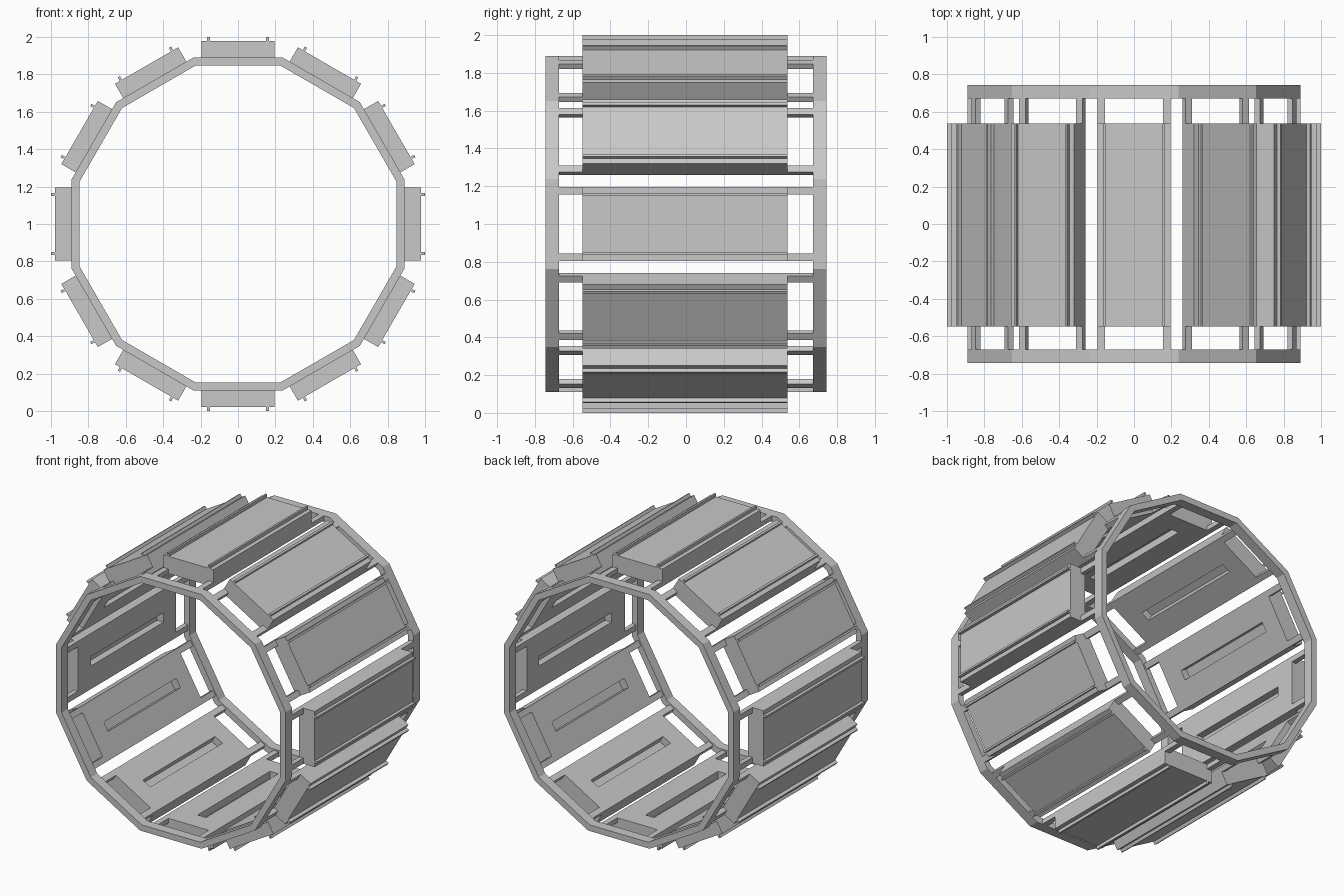
import bpy, bmesh, math
from mathutils import Matrix, Vector

if "Cube" in bpy.data.objects:
    bpy.data.objects.remove(bpy.data.objects["Cube"], do_unlink=True)

SIDES = 12
STEP = math.tau / SIDES
CENTRE = Matrix.Translation((0, 0, 1))
R_IN, R_RING, R_OUT, R_LIP = 0.857, 0.89, 0.978, 1.0   # radial distances
HALF_W = 0.195                                         # half width of a panel
Y0, Y1 = -0.548, 0.537                                 # panel ends
RING_IN, RING_OUT = 0.672, 0.743                       # ring ends

grey = bpy.data.materials.new("light_grey")
grey.use_nodes = True
colour = (0.58, 0.58, 0.58, 1)
grey.diffuse_color = colour
grey.node_tree.nodes["Principled BSDF"].inputs["Base Color"].default_value = colour


def box(bm, lo, hi):
    lo, hi = Vector(lo), Vector(hi)
    size = Matrix.Diagonal((*(hi - lo), 1))
    return bmesh.ops.create_cube(bm, size=1, matrix=Matrix.Translation((lo + hi) / 2) @ size)


def finish(bm, name):
    bmesh.ops.recalc_face_normals(bm, faces=bm.faces)
    mesh = bpy.data.meshes.new(name)
    bm.to_mesh(mesh)
    bm.free()
    mesh.materials.append(grey)
    return mesh


def place(mesh, name, matrix):
    obj = bpy.data.objects.new(name, mesh)
    obj.matrix_world = matrix
    bpy.context.collection.objects.link(obj)


# Panel: a block with a long slot sunk into its inner face
bm = bmesh.new()
box(bm, (-HALF_W, Y0, R_IN), (HALF_W, Y1, R_OUT))
bm.normal_update()
inner = min(bm.faces, key=lambda f: f.calc_center_median().z)
bmesh.ops.inset_individual(bm, faces=[inner], thickness=0.05)
for v in inner.verts:
    v.co.x = math.copysign(0.033, v.co.x)
    v.co.y = math.copysign(0.4, v.co.y)
sunk = bmesh.ops.extrude_discrete_faces(bm, faces=[inner])["faces"][0]
bmesh.ops.translate(bm, verts=sunk.verts, vec=(0, 0, 0.05))
panel = finish(bm, "panel")

# Two thin lips along the outer face of a panel
bm = bmesh.new()
for x in (-0.158, 0.158):
    box(bm, (x - 0.007, Y0, R_OUT), (x + 0.007, Y1, R_LIP))
lips = finish(bm, "panel_lips")

# Four short bars joining a panel to the rings
bm = bmesh.new()
for x in (-0.175, 0.175):
    for a, b in ((-RING_IN, Y0), (Y1, RING_IN)):
        box(bm, (x - 0.02, a, R_IN), (x + 0.02, b, R_RING))
bars = finish(bm, "connecting_bars")

for i in range(SIDES):
    turn = CENTRE @ Matrix.Rotation(i * STEP, 4, "Y")
    for mesh in (panel, lips, bars):
        place(mesh, f"{mesh.name}_{i + 1}", turn)

# Twelve-sided end rings, spun from a rectangular section
for name, ya, yb in (("front_ring", -RING_OUT, -RING_IN), ("back_ring", RING_IN, RING_OUT)):
    bm = bmesh.new()
    corner = 1 / math.cos(STEP / 2)
    section = [bm.verts.new((0, y, r * corner))
               for r, y in ((0.847, ya), (R_RING, ya), (R_RING, yb), (0.847, yb))]
    edges = [bm.edges.new((section[k], section[k - 1])) for k in range(4)]
    bmesh.ops.spin(bm, geom=section + edges, cent=(0, 0, 0), axis=(0, 1, 0),
                   angle=math.tau, steps=SIDES)
    bmesh.ops.remove_doubles(bm, verts=bm.verts, dist=0.001)
    place(finish(bm, name), name, CENTRE @ Matrix.Rotation(STEP / 2, 4, "Y"))
